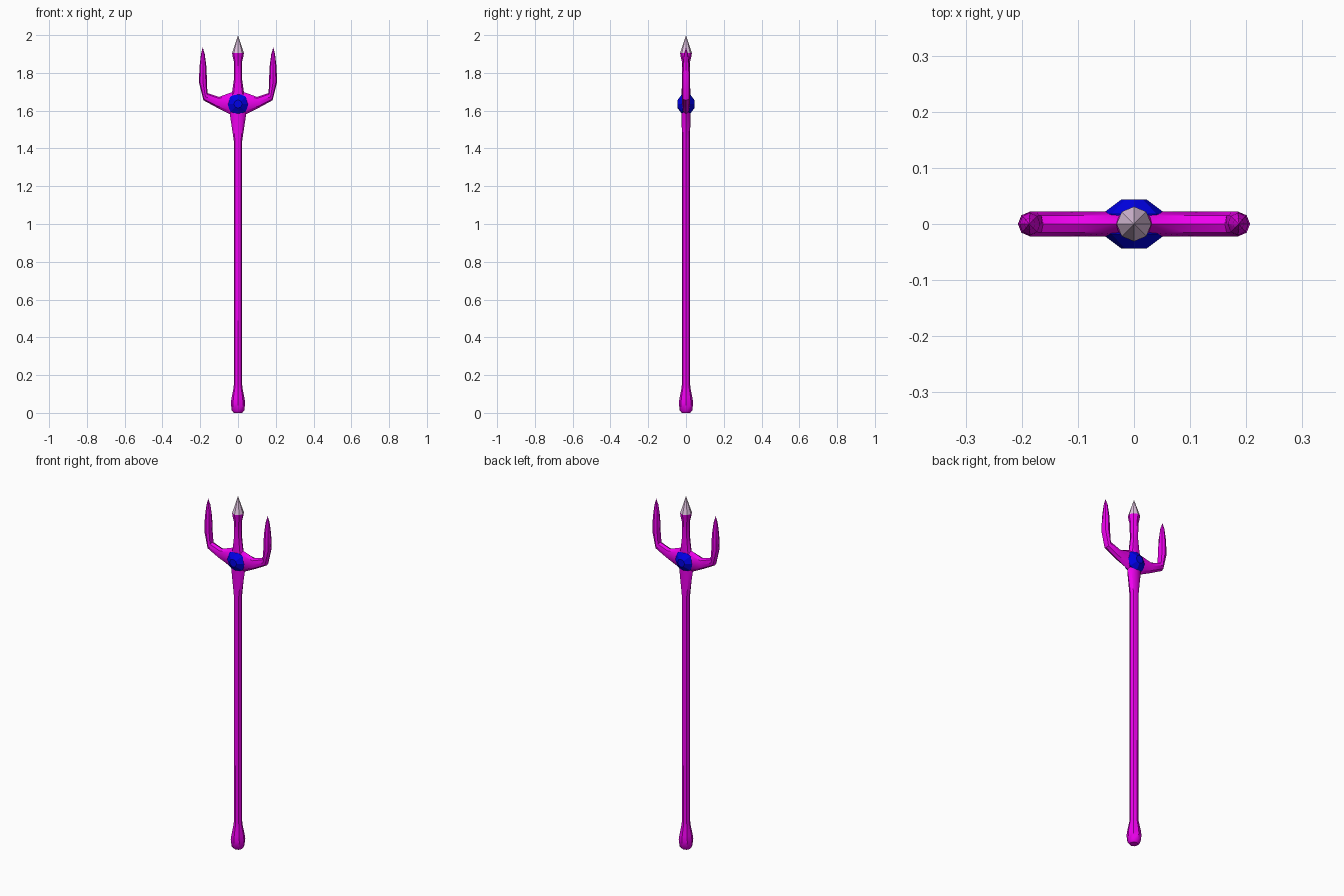
import bpy, bmesh, math
from mathutils import Vector

if "Cube" in bpy.data.objects:
    bpy.data.objects.remove(bpy.data.objects["Cube"])


def material(name, color):
    m = bpy.data.materials.new(name)
    m.diffuse_color = (*color, 1)
    m.use_nodes = True
    m.node_tree.nodes["Principled BSDF"].inputs["Base Color"].default_value = m.diffuse_color
    return m


MAGENTA = material("magenta", (0.85, 0.0, 0.85))
BLUE = material("blue", (0.0, 0.0, 0.8))
PALE = material("pale_pink", (0.75, 0.55, 0.75))


def loft(name, rings, mat, smooth=40, sides=8):
    """Skin 8-sided oval rings, each given as (edge point, opposite edge point, half depth)."""
    bm = bmesh.new()
    loops = []
    for p, q, depth in rings:
        a, b = Vector((p[0], 0, p[1])), Vector((q[0], 0, q[1]))
        mid, half = (a + b) / 2, (b - a) / 2
        loops.append([bm.verts.new(mid + half * math.cos(t) + Vector((0, depth * math.sin(t), 0)))
                      for t in (2 * math.pi * i / sides for i in range(sides))])
    for lo, hi in zip(loops, loops[1:]):
        for i in range(sides):
            j = (i + 1) % sides
            bm.faces.new((lo[i], lo[j], hi[j], hi[i]))
    bm.faces.new(loops[0])
    bm.faces.new(loops[-1])
    bmesh.ops.remove_doubles(bm, verts=bm.verts, dist=1e-5)
    bmesh.ops.recalc_face_normals(bm, faces=bm.faces)
    me = bpy.data.meshes.new(name)
    bm.to_mesh(me)
    bm.free()
    ob = bpy.data.objects.new(name, me)
    bpy.context.collection.objects.link(ob)
    me.materials.append(mat)
    if smooth:
        bpy.ops.object.select_all(action='DESELECT')
        ob.select_set(True)
        bpy.context.view_layer.objects.active = ob
        bpy.ops.object.shade_smooth_by_angle(angle=math.radians(smooth))
    return ob


def upright(profile):
    """Rings centred on the z axis from (z, half width, half depth)."""
    return [((-w, z), (w, z), d) for z, w, d in profile]


# Shaft with pommel, flared collar and centre prong
loft("shaft", upright([
    (0.0, 0.022, 0.022), (0.012, 0.033, 0.033), (0.05, 0.038, 0.038),
    (0.08, 0.034, 0.034), (0.13, 0.024, 0.024), (0.15, 0.022, 0.022),
    (1.44, 0.022, 0.022), (1.58, 0.043, 0.023), (1.65, 0.045, 0.023),
    (1.70, 0.031, 0.023), (1.77, 0.021, 0.021), (1.86, 0.022, 0.022),
    (1.885, 0.028, 0.028), (1.905, 0.031, 0.031)]), MAGENTA)

# Pale spear point
loft("centre_tip", upright([(1.905, 0.031, 0.031), (2.0, 0.0, 0.0)]), PALE, smooth=0)

# Side prong, mirrored
prong = loft("side_prongs", [
    ((0.0, 1.70), (0.0, 1.57), 0.020),
    ((0.035, 1.697), (0.045, 1.583), 0.022),
    ((0.10, 1.673), (0.115, 1.618), 0.022),
    ((0.162, 1.693), (0.183, 1.655), 0.022),
    ((0.164, 1.75), (0.207, 1.75), 0.022),
    ((0.167, 1.83), (0.204, 1.83), 0.020),
    ((0.176, 1.90), (0.196, 1.90), 0.011),
    ((0.187, 1.935), (0.187, 1.935), 0.0)], MAGENTA)
mirror = prong.modifiers.new("mirror", 'MIRROR')
mirror.use_axis = (True, False, False)
mirror.use_mirror_merge = False

# Faceted gem set through the hub, turned about the front-back axis
gem = loft("gem", upright([
    (-0.044, 0.022, 0.022), (-0.018, 0.057, 0.057),
    (0.018, 0.057, 0.057), (0.044, 0.022, 0.022)]), BLUE, smooth=0)
gem.rotation_euler = (math.pi / 2, 0, 0)
gem.location = (0, 0, 1.635)
